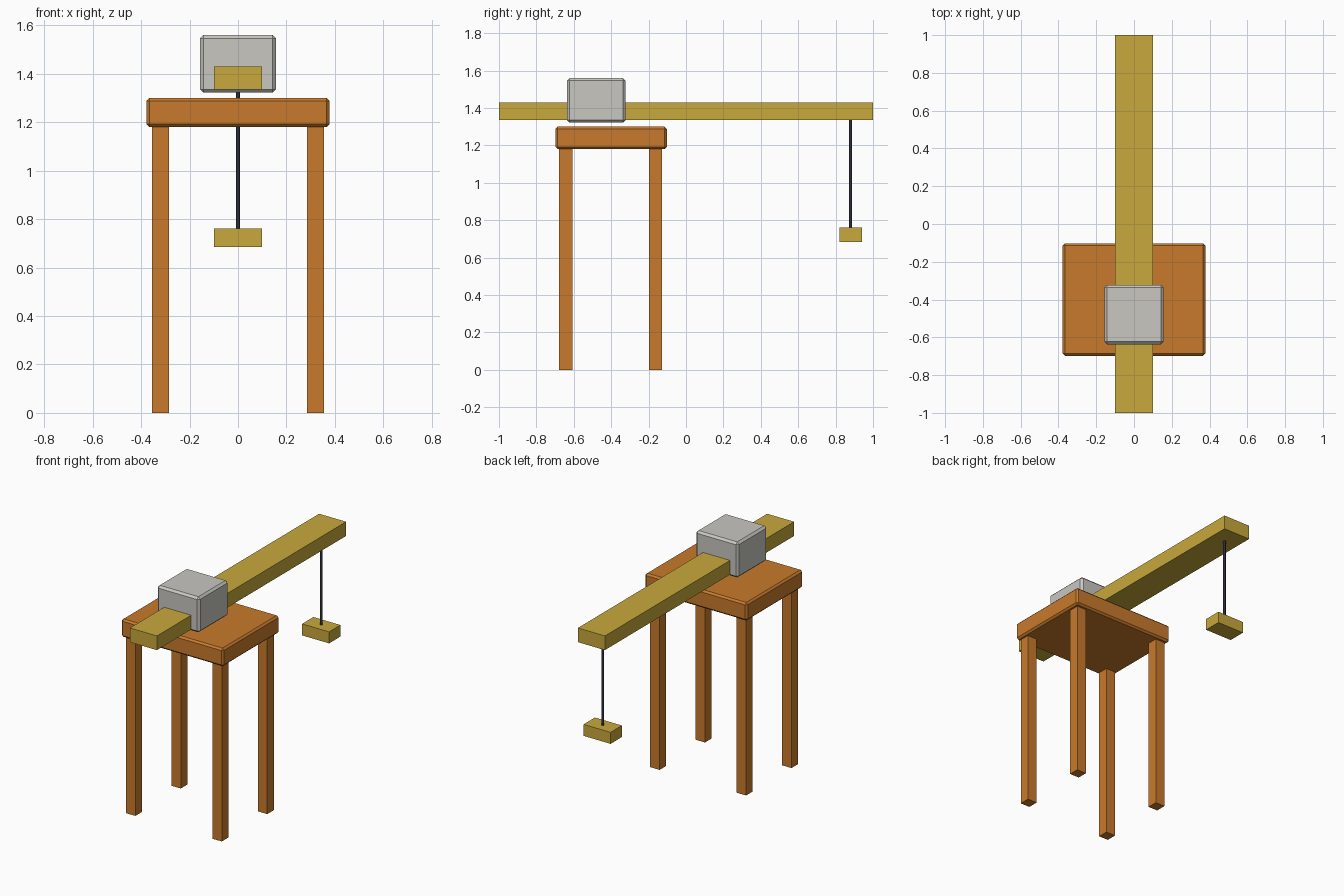
import bpy, bmesh
from mathutils import Vector

if "Cube" in bpy.data.objects:
    bpy.data.objects.remove(bpy.data.objects["Cube"])


def material(name, rgb):
    m = bpy.data.materials.new(name)
    m.diffuse_color = (*rgb, 1.0)
    m.use_nodes = True
    m.node_tree.nodes["Principled BSDF"].inputs["Base Color"].default_value = m.diffuse_color
    return m


ORANGE = material("orange wood", (0.578, 0.195, 0.025))
YELLOW = material("yellow wood", (0.578, 0.397, 0.045))
GREY = material("light grey", (0.578, 0.571, 0.533))
DARK = material("dark rope", (0.023, 0.027, 0.037))


def finish(bm, name, mat):
    mesh = bpy.data.meshes.new(name)
    bm.to_mesh(mesh)
    bm.free()
    mesh.materials.append(mat)
    obj = bpy.data.objects.new(name, mesh)
    bpy.context.collection.objects.link(obj)
    return obj


def box(name, lo, hi, mat, chamfer=0.0):
    lo, hi = Vector(lo), Vector(hi)
    bm = bmesh.new()
    bmesh.ops.create_cube(bm, size=1.0)
    bmesh.ops.scale(bm, vec=hi - lo, verts=bm.verts)
    bmesh.ops.translate(bm, vec=(lo + hi) / 2, verts=bm.verts)
    obj = finish(bm, name, mat)
    if chamfer:
        mod = obj.modifiers.new("chamfer", "BEVEL")
        mod.width = chamfer
        mod.segments = 1
    return obj


# Stand: chamfered top on four square legs
box("stand_top", (-0.378, -0.698, 1.18), (0.378, -0.102, 1.30), ORANGE, 0.012)
for side, sx in (("left", -1), ("right", 1)):
    for end, y in (("front", -0.643), ("back", -0.163)):
        x = sx * 0.32
        box(f"{end}_{side}_leg", (x - 0.035, y - 0.035, 0),
            (x + 0.035, y + 0.035, 1.185), ORANGE)

# Counterweight block around the long beam
box("counterweight", (-0.157, -0.637, 1.322), (0.157, -0.323, 1.56), GREY, 0.014)
box("beam", (-0.1, -1.0, 1.335), (0.1, 1.0, 1.43), YELLOW)

# Hanging rope and weight
bm = bmesh.new()
bmesh.ops.create_cone(bm, cap_ends=True, segments=12, radius1=0.008,
                      radius2=0.008, depth=0.58)
bmesh.ops.translate(bm, vec=(0, 0.88, 1.048), verts=bm.verts)
finish(bm, "rope", DARK)
box("hanging_weight", (-0.1, 0.82, 0.685), (0.1, 0.94, 0.762), YELLOW)
